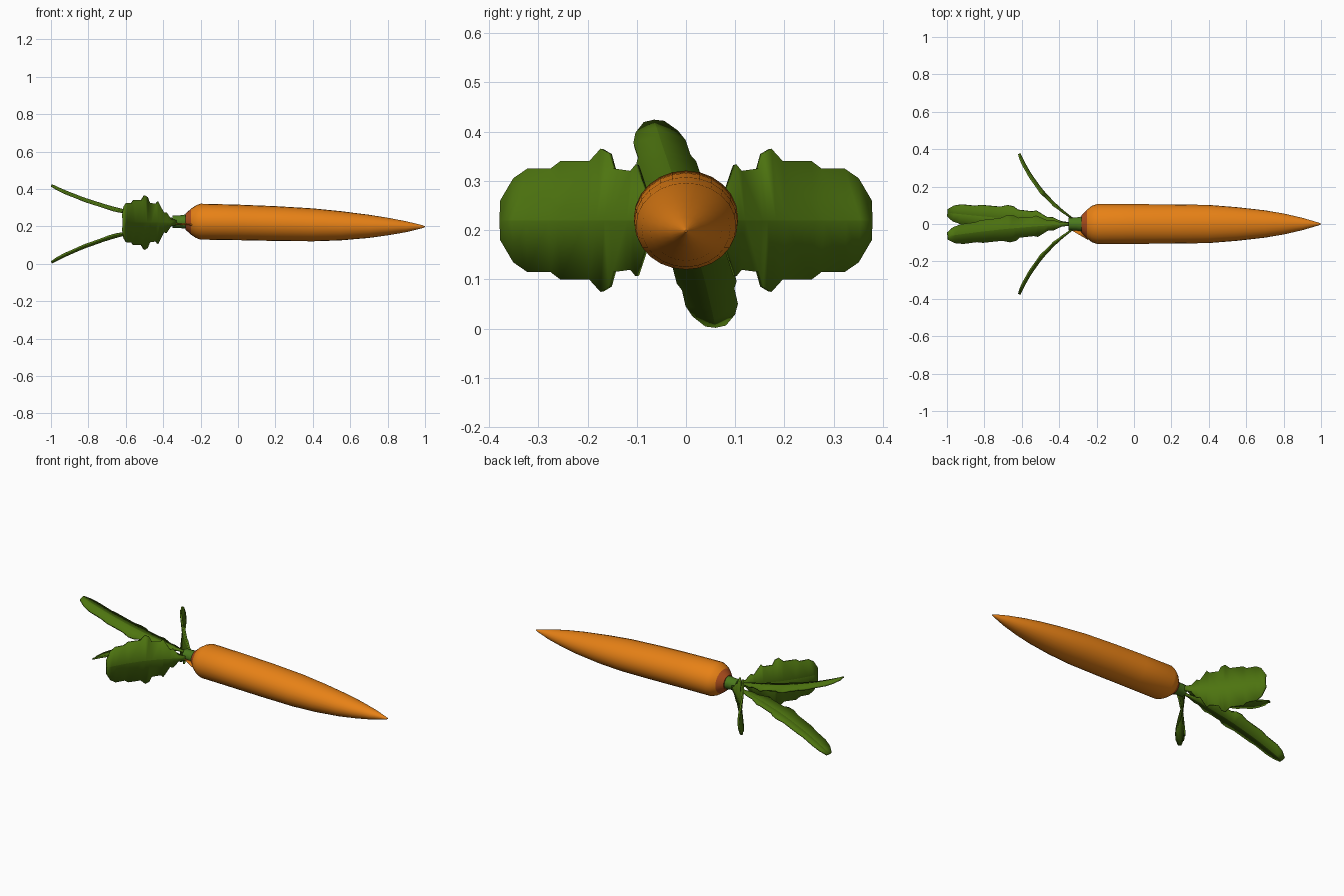
import bpy, bmesh, math
from mathutils import Vector

if "Cube" in bpy.data.objects:
    bpy.data.objects.remove(bpy.data.objects["Cube"])


def mat(name, rgb):
    m = bpy.data.materials.new(name)
    m.diffuse_color = (*rgb, 1)
    m.use_nodes = True
    m.node_tree.nodes["Principled BSDF"].inputs["Base Color"].default_value = m.diffuse_color
    return m


ORANGE = mat("carrot orange", (0.80, 0.22, 0.008))
RUST = mat("crown rust", (0.42, 0.075, 0.012))
LEAF = mat("leaf green", (0.075, 0.175, 0.005))
STEM = mat("stem green", (0.07, 0.19, 0.012))


def finish(name, bm, mats, angle=40):
    bmesh.ops.recalc_face_normals(bm, faces=bm.faces)
    me = bpy.data.meshes.new(name)
    bm.to_mesh(me)
    bm.free()
    ob = bpy.data.objects.new(name, me)
    bpy.context.collection.objects.link(ob)
    for m in mats:
        me.materials.append(m)
    bpy.ops.object.select_all(action='DESELECT')
    ob.select_set(True)
    bpy.context.view_layer.objects.active = ob
    bpy.ops.object.shade_smooth_by_angle(angle=math.radians(angle))
    return ob


def lathe(stations, sides):
    """Skin rings along x; each station is (x, z centre, y radius, z radius)."""
    bm = bmesh.new()
    rings = []
    for x, z, ry, rz in stations:
        rings.append([bm.verts.new((x, ry * math.cos(a), z + rz * math.sin(a)))
                      for a in (2 * math.pi * i / sides for i in range(sides))])
    for a, b in zip(rings, rings[1:]):
        for i in range(sides):
            j = (i + 1) % sides
            bm.faces.new((a[i], a[j], b[j], b[i]))
    bm.faces.new(rings[0])
    bm.faces.new(rings[-1])
    return bm


# Root body, with the crown at its left end in a darker colour
body = lathe([(-0.282, .225, .045, .042), (-0.25, .225, .078, .07),
              (-0.225, .225, .097, .087), (-0.20, .225, .106, .096),
              (0.0, .221, .106, .095), (0.2, .215, .105, .093), (0.4, .208, .102, .088),
              (0.55, .203, .090, .078), (0.7, .200, .073, .062), (0.8, .199, .056, .047),
              (0.9, .198, .033, .029), (0.985, .198, .008, .008), (1.0, .198, .002, .002)], 24)
for f in body.faces:
    f.material_index = 1 if f.calc_center_median().x < -0.25 else 0
finish("carrot_root", body, [ORANGE, RUST])

# Short stem
finish("stem", lathe([(-0.35, .225, .034, .033), (-0.31, .225, .035, .034),
                      (-0.265, .225, .042, .040)], 12), [STEM])

# Small torn sliver of root beside the stem
bm = bmesh.new()
bm.faces.new([bm.verts.new(p) for p in
              ((-.34, -.03, .21), (-.27, -.03, .21), (-.245, -.085, .205))])
sliver = finish("root_sliver", bm, [ORANGE])
sliver.modifiers.new("thickness", 'SOLIDIFY').thickness = 0.006

# Toothed leaf outline: (position along leaf, half width)
OUTLINE = [(0, .012), (.08, .02), (.14, .055), (.18, .052), (.26, .113), (.29, .10),
           (.40, .105), (.43, .135), (.48, .145), (.54, .12), (.70, .12), (.75, .105),
           (.87, .105), (.94, .085), (1, .04)]


def leaf(name, p0, p1, p2, across, width):
    """Leaf along a quadratic curve, lightly folded at the midrib."""
    p0, p1, p2, across = map(Vector, (p0, p1, p2, across))
    bm = bmesh.new()
    rows = []
    for t, w in OUTLINE:
        p = p0 * (1 - t) ** 2 + p1 * 2 * t * (1 - t) + p2 * t * t
        d = ((p1 - p0) * (1 - t) + (p2 - p1) * t).normalized()
        side = (across - d * across.dot(d)).normalized()
        n = d.cross(side)
        if n.dot(p - Vector((p.x, 0, .22))) > 0:
            n = -n
        fold = n * 0.1 * w
        rows.append([bm.verts.new(p + side * w * width + fold), bm.verts.new(p),
                     bm.verts.new(p - side * w * width + fold)])
    for a, b in zip(rows, rows[1:]):
        for i in (0, 1):
            bm.faces.new((a[i], a[i + 1], b[i + 1], b[i]))
    ob = finish(name, bm, [LEAF], 8)
    s = ob.modifiers.new("thickness", 'SOLIDIFY')
    s.thickness, s.offset = 0.01, 0


# Broad leaves on both sides, long leaves above and below
for sgn, label in ((1, "back"), (-1, "front")):
    leaf("leaf_" + label, (-.33, .03 * sgn, .22), (-.52, .17 * sgn, .22),
         (-.612, .377 * sgn, .22), (0, 0, 1), 1.0)
leaf("leaf_upper", (-.33, 0, .238), (-.70, -.02, .28), (-.995, -.065, .42), (0, 1, 0), .5)
leaf("leaf_lower", (-.33, 0, .21), (-.72, .03, .155), (-.995, .06, .006), (0, 1, 0), .5)
